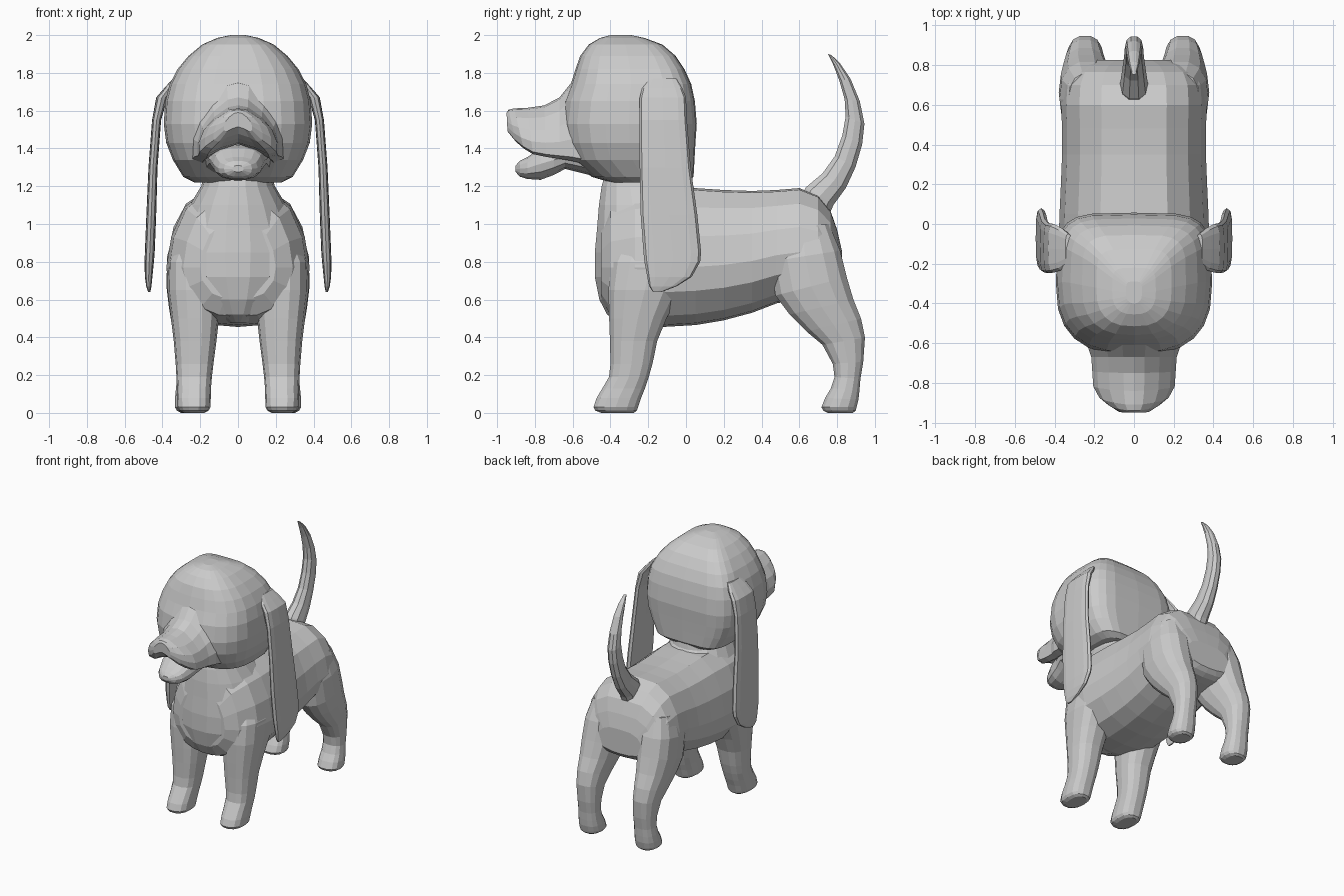
import bpy, bmesh
from math import sin, cos, pi


def oval(n=16, e_a=2.0, e_b=None):
    """Unit superellipse (across, along); each end may be rounder or squarer."""
    pts = []
    for i in range(n):
        t = 2 * pi * i / n
        c, s = cos(t), sin(t)
        e = e_a if s < 0 else (e_b or e_a)
        pts.append((abs(c) ** (2 / e) * (1 if c > 0 else -1),
                    abs(s) ** (2 / e) * (1 if s > 0 else -1)))
    return pts


def mirrored(half):
    """Closed outline from the right half, listed top to bottom on the centre line."""
    return half + [(-u, v) for u, v in reversed(half[1:-1])]


def loft(name, profile, rings, pair=False):
    """Skin rings; a ring runs from (y, z) point a to b, with half width and x centre."""
    bm = bmesh.new()
    loops = []
    for ring in rings:
        ay, az, by, bz, hx = ring[:5]
        cx = ring[5] if len(ring) > 5 else 0
        loops.append([bm.verts.new((cx + hx * u,
                                    (ay + by) / 2 + v * (by - ay) / 2,
                                    (az + bz) / 2 + v * (bz - az) / 2))
                      for u, v in profile])
    n = len(profile)
    for p, q in zip(loops, loops[1:]):
        for i in range(n):
            j = (i + 1) % n
            bm.faces.new((p[i], p[j], q[j], q[i]))
    bm.faces.new(loops[0])
    bm.faces.new(loops[-1])
    bmesh.ops.recalc_face_normals(bm, faces=bm.faces)
    mesh = bpy.data.meshes.new(name)
    bm.to_mesh(mesh)
    bm.free()
    ob = bpy.data.objects.new(name, mesh)
    bpy.context.collection.objects.link(ob)
    if pair:
        ob.modifiers.new("Mirror", 'MIRROR').use_mirror_merge = False
    return ob


def fuse(base, parts):
    """Union parts into the base so no hidden inner skin remains, then drop them."""
    bpy.context.view_layer.objects.active = base
    for part in parts:
        part.hide_render = True
        mod = base.modifiers.new("Fuse", 'BOOLEAN')
        mod.operation, mod.solver, mod.object = 'UNION', 'EXACT', part
        bpy.ops.object.modifier_apply(modifier=mod.name)
        bpy.data.objects.remove(part)


def level(rows):
    """Horizontal rings from (z, y front, y back, half width, x centre)."""
    return [(r[1], r[0], r[2], r[0], *r[3:]) for r in rows]


def upright(rows):
    """Vertical rings from (y, z bottom, z top, half width)."""
    return [(r[0], r[1], r[0], r[2], r[3]) for r in rows]


# Trunk: flat back, sloping shoulders, rounded belly
trunk = mirrored([(0, 1), (.45, .97), (.75, .72), (.93, .3), (1, -.15),
                  (.94, -.5), (.68, -.84), (.35, -.97), (0, -1)])
body = loft("body", trunk, upright([
    (-.45, .60, 1.00, .20), (-.40, .51, 1.12, .29), (-.27, .465, 1.18, .365),
    (-.12, .455, 1.19, .38), (.05, .465, 1.19, .375), (.20, .49, 1.18, .368),
    (.35, .53, 1.175, .362), (.48, .58, 1.18, .362), (.60, .60, 1.19, .367),
    (.70, .61, 1.15, .36), (.765, .62, 1.07, .33), (.80, .64, .97, .28),
    (.825, .67, .86, .20)]))

# Neck and chest
neck = loft("neck_and_chest", oval(18, 2.2), level([
    (1.30, -.42, .02, .17), (1.20, -.45, .04, .195), (1.10, -.465, .12, .255),
    (.98, -.475, .20, .31), (.85, -.487, .15, .325), (.72, -.487, .10, .31),
    (.60, -.462, .02, .23), (.52, -.42, -.06, .14), (.475, -.34, -.12, .05)]))

# Skull: rounder at the face, squarer at the back
head = loft("head", oval(24, 2.6, 4.5), level([
    (1.22, -.40, .01, .23), (1.25, -.50, .04, .29), (1.34, -.61, .045, .345),
    (1.43, -.645, .05, .38), (1.53, -.66, .057, .393), (1.65, -.645, .047, .385),
    (1.74, -.61, .028, .362), (1.82, -.585, -.008, .32), (1.89, -.56, -.055, .262),
    (1.95, -.515, -.125, .19), (1.985, -.455, -.22, .11), (2.0, -.40, -.29, .04)]))

# Muzzle: narrow bridge, drooping lips, arched mouth
lips = mirrored([(0, 1), (.25, .93), (.6, .55), (.88, .05), (1, -.45),
                 (.99, -.9), (.78, -1), (.45, -.72), (0, -.5)])
muzzle = loft("muzzle", lips, [
    (-.50, 1.31, -.50, 1.82, .25), (-.61, 1.335, -.61, 1.745, .235),
    (-.67, 1.345, -.67, 1.67, .215), (-.74, 1.355, -.75, 1.628, .21),
    (-.81, 1.37, -.84, 1.615, .205), (-.86, 1.40, -.91, 1.612, .175),
    (-.90, 1.435, -.94, 1.605, .13), (-.945, 1.49, -.95, 1.59, .075)])

# Open lower jaw
jaw = loft("lower_jaw", oval(14, 2.4), upright([
    (-.48, 1.25, 1.40, .19), (-.64, 1.29, 1.42, .165), (-.70, 1.258, 1.42, .145),
    (-.77, 1.232, 1.405, .13), (-.84, 1.237, 1.355, .105),
    (-.88, 1.25, 1.335, .075), (-.902, 1.275, 1.31, .03)]))

# Long hanging ears
loft("ears", oval(12, 3.2), level([
    (1.77, -.20, -.05, .015, .33), (1.72, -.232, -.02, .025, .365),
    (1.67, -.245, .00, .030, .403), (1.55, -.247, .005, .024, .431),
    (1.30, -.245, .025, .024, .45), (1.05, -.24, .06, .026, .459),
    (.85, -.225, .08, .026, .467), (.80, -.22, .075, .025, .47),
    (.72, -.205, .03, .02, .473), (.67, -.195, -.05, .014, .472),
    (.64, -.175, -.13, .006, .47)]), pair=True)

# Front legs with paws
front_legs = loft("front_legs", oval(14, 2.5), level([
    (.92, -.34, .02, .09, .22), (.80, -.40, .03, .135, .235),
    (.65, -.415, -.02, .142, .232), (.50, -.41, -.10, .127, .228),
    (.38, -.405, -.15, .113, .227), (.26, -.402, -.175, .10, .23),
    (.19, -.41, -.195, .094, .232), (.13, -.445, -.215, .09, .233),
    (.08, -.475, -.235, .09, .234), (.03, -.492, -.252, .088, .234),
    (.012, -.482, -.258, .078, .234), (0, -.45, -.275, .055, .234)]), pair=True)

# Hind legs: slanting thigh, hock and paw
hind_legs = loft("hind_legs", oval(14, 2.4), [
    (.48, .98, .76, 1.00, .10, .23), (.44, .80, .82, .86, .14, .235),
    (.47, .62, .855, .72, .137, .242), (.545, .52, .89, .60, .12, .246),
    (.635, .43, .93, .50, .102, .248), (.72, .36, .95, .40, .09, .246),
    (.775, .26, .94, .27, .083, .243), (.785, .19, .925, .18, .08, .243),
    (.765, .13, .92, .12, .085, .244), (.735, .08, .915, .07, .09, .244),
    (.715, .03, .905, .03, .09, .244), (.725, .012, .90, .012, .08, .244),
    (.75, 0, .885, 0, .058, .244)], pair=True)

# Upswept tail
tail = loft("tail", oval(10, 2.2), [
    (.59, 1.12, .74, 1.00, .07), (.63, 1.195, .785, 1.10, .07),
    (.72, 1.27, .85, 1.19, .058), (.785, 1.36, .90, 1.30, .05),
    (.825, 1.47, .935, 1.42, .047), (.843, 1.57, .947, 1.53, .045),
    (.838, 1.66, .922, 1.65, .041), (.81, 1.76, .872, 1.77, .034),
    (.78, 1.84, .817, 1.85, .025), (.752, 1.90, .77, 1.895, .012)])

# Fuse the limbs into the trunk and the face into the skull
fuse(head, [muzzle, jaw])
fuse(body, [neck, front_legs, hind_legs, tail])
